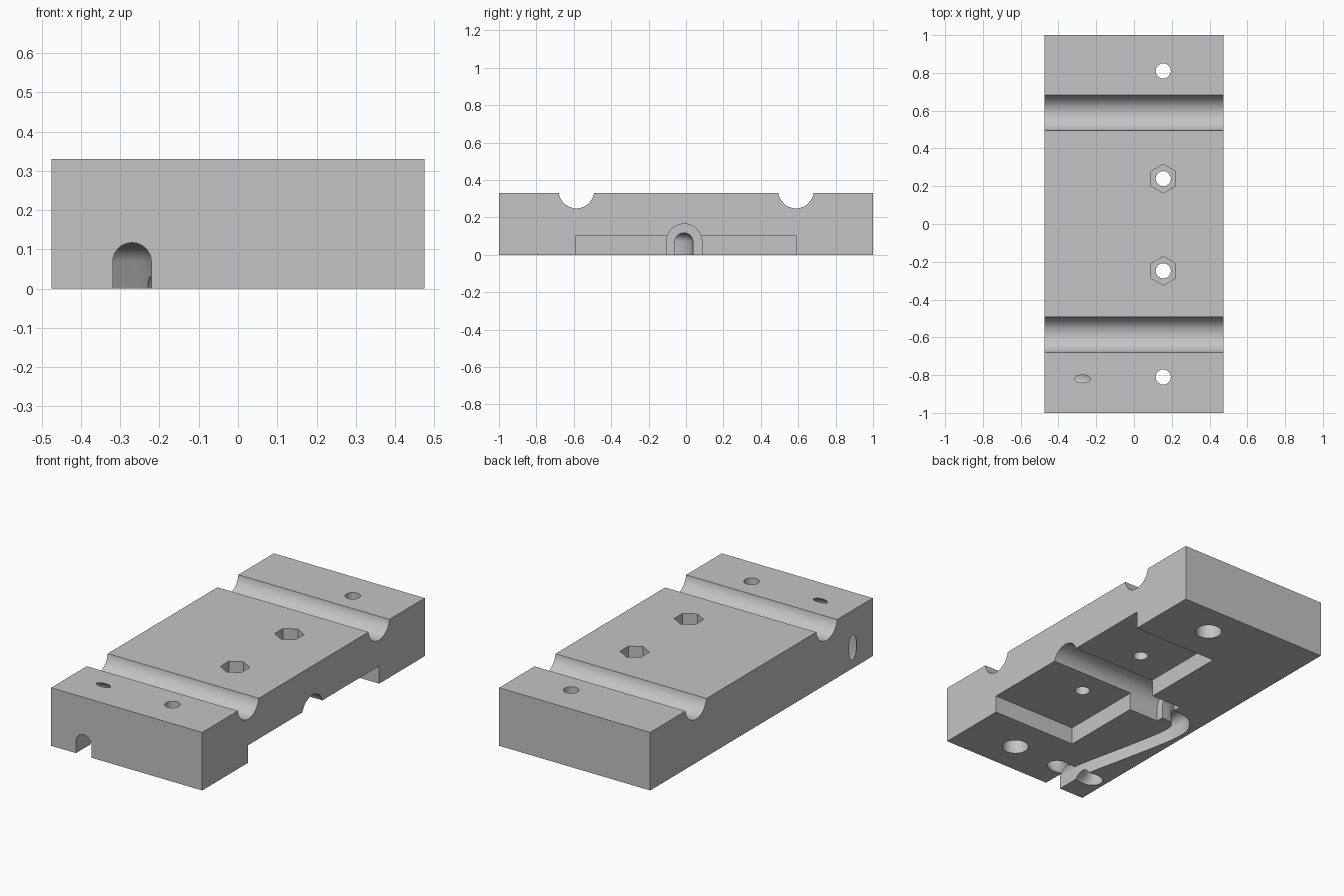
import bpy, bmesh, math
from mathutils import Vector

if "Cube" in bpy.data.objects:
    bpy.data.objects.remove(bpy.data.objects["Cube"])

HX, HY, H = 0.475, 1.0, 0.33


def make_object(name, bm):
    bmesh.ops.recalc_face_normals(bm, faces=bm.faces[:])
    mesh = bpy.data.meshes.new(name)
    bm.to_mesh(mesh)
    bm.free()
    ob = bpy.data.objects.new(name, mesh)
    bpy.context.collection.objects.link(ob)
    return ob


def box(name, x0, x1, y0, y1, z0, z1):
    bm = bmesh.new()
    bmesh.ops.create_cube(bm, size=1)
    for v in bm.verts:
        v.co = Vector(((x0 + x1) / 2 + v.co.x * (x1 - x0),
                       (y0 + y1) / 2 + v.co.y * (y1 - y0),
                       (z0 + z1) / 2 + v.co.z * (z1 - z0)))
    return make_object(name, bm)


def loft(name, rings, closed=False):
    """Skin a list of equal-length vertex rings."""
    bm = bmesh.new()
    vs = [[bm.verts.new(p) for p in r] for r in rings]
    n, m = len(vs[0]), len(vs)
    for i in range(m if closed else m - 1):
        a, b = vs[i], vs[(i + 1) % m]
        for j in range(n):
            k = (j + 1) % n
            bm.faces.new((a[j], a[k], b[k], b[j]))
    if not closed:
        bm.faces.new(vs[0])
        bm.faces.new(vs[-1])
    return make_object(name, bm)


def circle(r, n, start=0.0):
    return [(r * math.cos(start + math.tau * i / n),
             r * math.sin(start + math.tau * i / n)) for i in range(n)]


def pin(name, x, y, r, z0, z1, n=48, start=0.0):
    pts = circle(r, n, start)
    return loft(name, [[(x + a, y + b, z) for a, b in pts] for z in (z0, z1)])


def arch(r, zc, n=24):
    """Round-topped channel section as (sideways, z) pairs."""
    pts = [(r * math.cos(math.pi * i / n), zc + r * math.sin(math.pi * i / n))
           for i in range(n + 1)]
    return [(r, -0.05)] + pts + [(-r, -0.05)]


def sweep(name, path, section):
    rings = []
    for i, p in enumerate(path):
        t = (path[min(i + 1, len(path) - 1)] - path[max(i - 1, 0)]).normalized()
        rings.append([(p.x - t.y * s, p.y + t.x * s, z) for s, z in section])
    return loft(name, rings)


def spline(pts, steps=10):
    """Catmull-Rom curve through flat points."""
    p = [Vector(q) for q in pts]
    p = [2 * p[0] - p[1]] + p + [2 * p[-1] - p[-2]]
    out = []
    for i in range(1, len(p) - 2):
        a, b, c, d = p[i - 1:i + 3]
        for k in range(steps):
            t = k / steps
            out.append(0.5 * (2 * b + (c - a) * t + (2 * a - 5 * b + 4 * c - d) * t * t
                              + (3 * b - a - 3 * c + d) * t ** 3))
    return out + [p[-2]]


def cut(target, cutter):
    bpy.context.view_layer.objects.active = target
    mod = target.modifiers.new("cut", 'BOOLEAN')
    mod.operation, mod.solver, mod.object = 'DIFFERENCE', 'EXACT', cutter
    bpy.ops.object.modifier_apply(modifier=mod.name)
    bpy.data.objects.remove(cutter, do_unlink=True)


# Main block
block = box("clamp_block", -HX, HX, -HY, HY, 0, H)

# Rod grooves across the top
for y in (-0.586, 0.588):
    pts = circle(0.095, 64)
    cut(block, loft("groove", [[(x, y + a, 0.343 + b) for a, b in pts] for x in (-0.6, 0.6)]))

# Underside pocket, open to the right
cut(block, box("pocket", -0.06, 0.6, -0.59, 0.59, -0.1, 0.10))

# Wide arched channel across the middle
cut(block, sweep("wide_channel", [Vector((-0.25, -0.01)), Vector((0.6, -0.01))], arch(0.095, 0.07)))

# Narrow cable channel curving to the front
route = spline([(-0.18, -0.0125), (-0.27, -0.0125), (-0.345, -0.03), (-0.392, -0.085),
                (-0.398, -0.17), (-0.378, -0.3), (-0.325, -0.55), (-0.288, -0.72),
                (-0.272, -0.84), (-0.27, -0.93), (-0.27, -1.1)])
cut(block, sweep("cable_channel", route, arch(0.049, 0.068)))

# Ring-shaped tie slot around the cable
ring = []
for i in range(64):
    u = math.tau * i / 64
    ring.append([(-0.272 + (0.158 + a) * math.cos(u), -0.82 + b,
                  0.1195 + (0.158 + a) * math.sin(u)) for a, b in circle(0.057, 24)])
cut(block, loft("tie_slot", ring, closed=True))

# Bolt holes: hex nut seats on top in the middle, counterbores below at the ends
for y in (0.24, -0.248):
    cut(block, pin("bolt_hole", 0.155, y, 0.04, -0.1, 0.5))
    cut(block, pin("nut_seat", 0.155, y, 0.076, 0.20, 0.5, 6, math.pi / 2))
for y in (0.81, -0.81):
    cut(block, pin("bolt_hole", 0.155, y, 0.04, -0.1, 0.5))
    cut(block, pin("counterbore", 0.155, y, 0.07, -0.1, 0.15))

# Colour and shading
grey = bpy.data.materials.new("plain grey")
grey.diffuse_color = (0.55, 0.55, 0.55, 1)
grey.use_nodes = True
grey.node_tree.nodes["Principled BSDF"].inputs["Base Color"].default_value = grey.diffuse_color
block.data.materials.clear()
block.data.materials.append(grey)
for p in block.data.polygons:
    p.material_index = 0
bpy.ops.object.select_all(action='DESELECT')
block.select_set(True)
bpy.context.view_layer.objects.active = block
bpy.ops.object.shade_smooth_by_angle(angle=math.radians(30))
